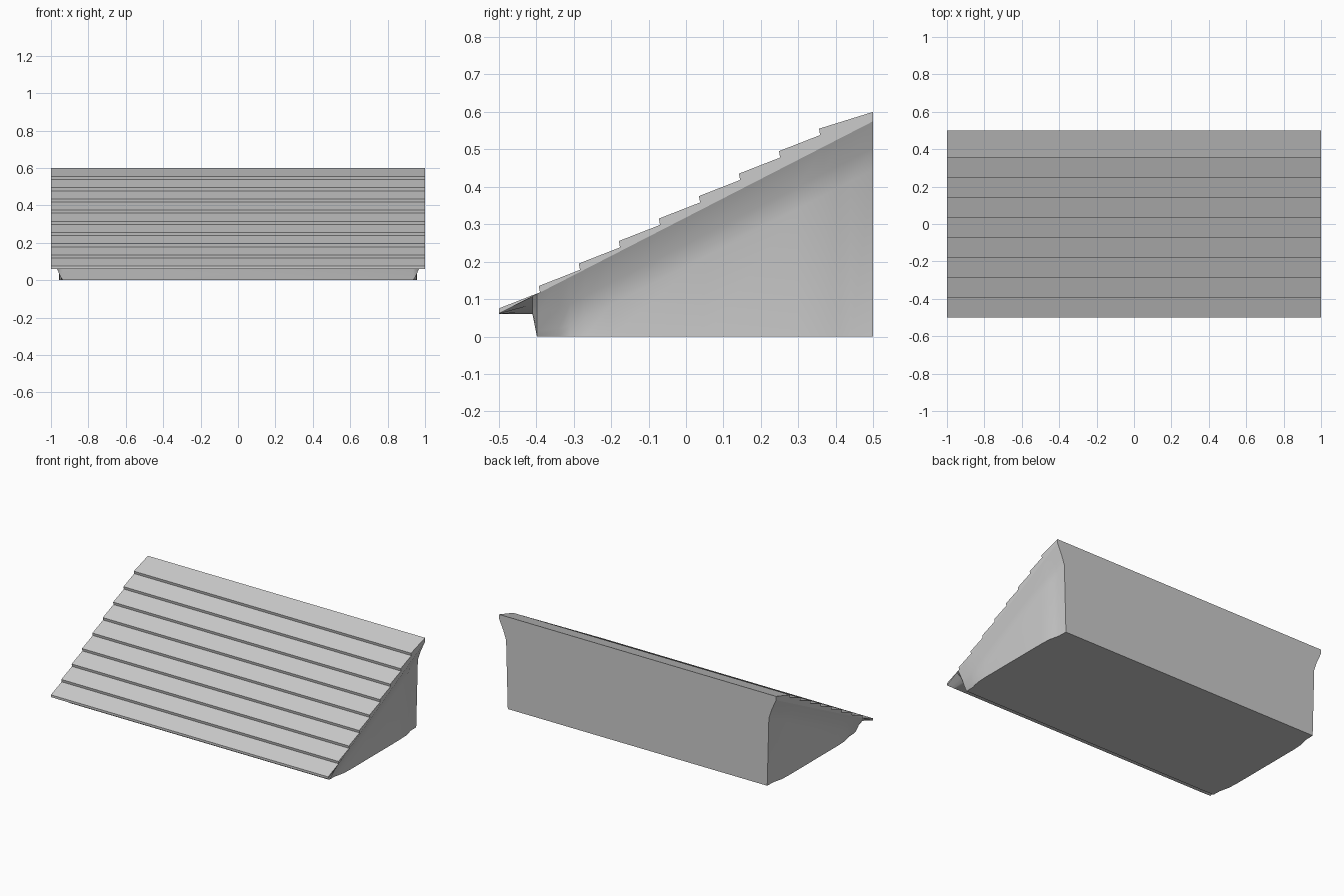
import bpy, bmesh, math

if "Cube" in bpy.data.objects:
    bpy.data.objects.remove(bpy.data.objects["Cube"])


def make_object(name, rings, smooth=False):
    """Skin a list of equal-length closed rings and cap both ends."""
    bm = bmesh.new()
    loops = [[bm.verts.new(p) for p in ring] for ring in rings]
    n = len(loops[0])
    for a, b in zip(loops, loops[1:]):
        for i in range(n):
            j = (i + 1) % n
            bm.faces.new((a[i], a[j], b[j], b[i]))
    bm.faces.new(loops[0])
    bm.faces.new(loops[-1])
    bmesh.ops.recalc_face_normals(bm, faces=bm.faces)
    mesh = bpy.data.meshes.new(name)
    bm.to_mesh(mesh)
    bm.free()
    obj = bpy.data.objects.new(name, mesh)
    bpy.context.collection.objects.link(obj)
    if smooth:
        bpy.context.view_layer.objects.active = obj
        obj.select_set(True)
        bpy.ops.object.shade_smooth_by_angle(angle=math.radians(35))
        obj.select_set(False)
    return obj


def underside(y):
    return 0.061 + 0.514 * (y + 0.5)


# Overlapping roof boards: sawtooth profile extruded across the width
boards = 9
profile = [(-0.5, 0.061)]
for i in range(boards):
    y, z = -0.5 + 0.1069 * i, 0.075 + 0.06 * i
    profile.append((y, z))
    if i < boards - 1:
        profile.append((y + 0.110, z + 0.043))
profile += [(0.5, 0.6), (0.5, 0.575)]
make_object("roof_boards", [[(x, y, z) for y, z in profile] for x in (-1, 1)])

# Body under the roof: (y, base height, wall half-width) stations,
# walls bulge slightly in the middle and flare out to the roof edge
stations = [(-0.5, 0.06, 0.94), (-0.41, 0.06, 0.937), (-0.398, 0.0, 0.936),
            (-0.34, 0.0, 0.938), (-0.31, 0.0, 0.946), (-0.27, 0.0, 0.954),
            (-0.2, 0.0, 0.957), (0.05, 0.0, 0.957), (0.3, 0.0, 0.957),
            (0.37, 0.0, 0.954), (0.41, 0.0, 0.945), (0.44, 0.0, 0.938),
            (0.5, 0.0, 0.936)]
rings = []
for y, base, w in stations:
    top = underside(y)
    d = min(0.13, 0.85 * (top - base))
    half = [(w, base), (max(w, 0.948), top - d),
            (0.968, top - d * 0.55), (1.0, top)]
    ring = [(x, y, z) for x, z in half]
    ring += [(-x, y, z) for x, z in reversed(half)]
    rings.append(ring)
make_object("body", rings, smooth=True)
